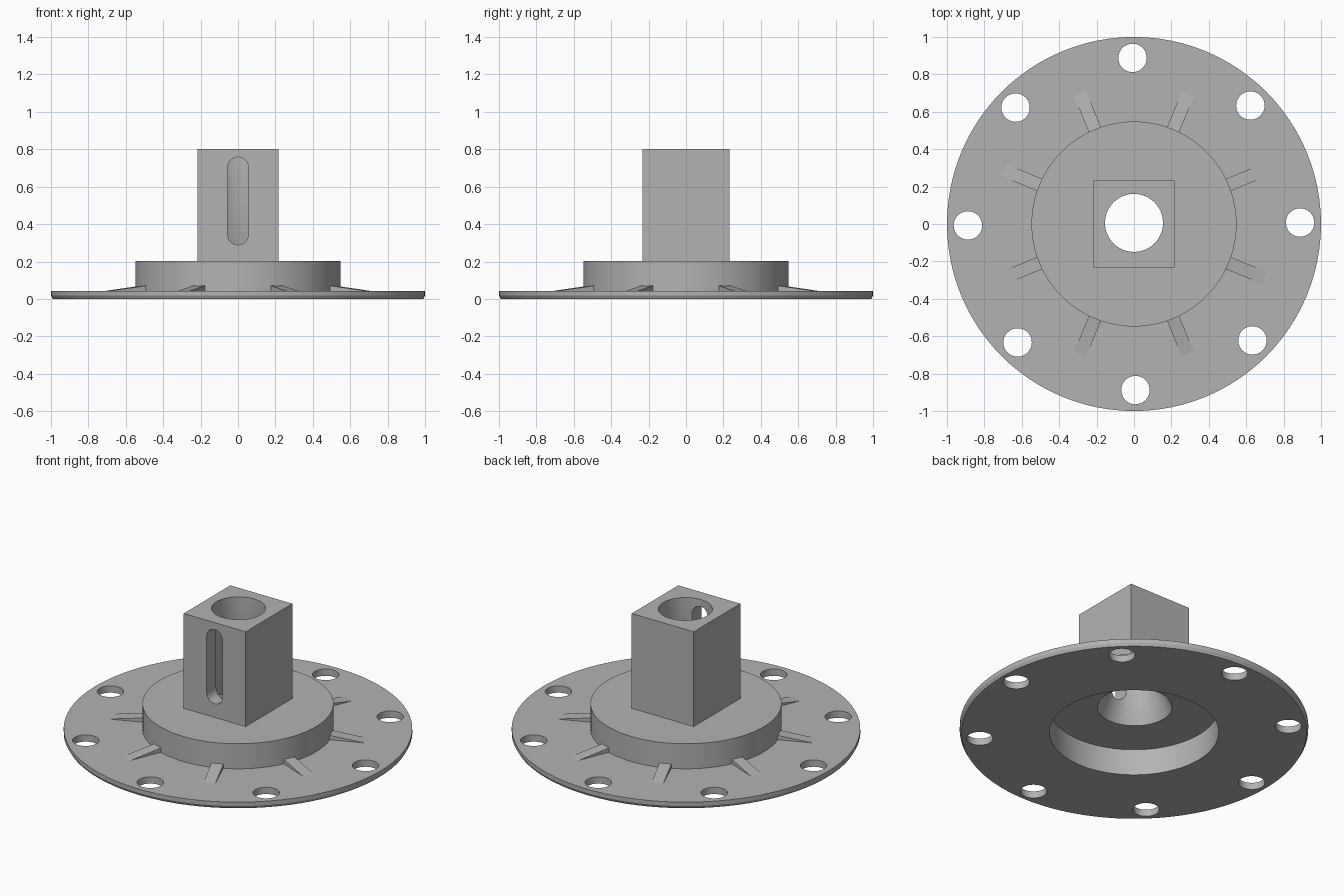
import bpy, bmesh, math
from mathutils import Matrix, Vector

old = bpy.data.objects.get("Cube")
if old:
    bpy.data.objects.remove(old, do_unlink=True)

grey = bpy.data.materials.new("plain_grey")
grey.use_nodes = True
COLOUR = (0.45, 0.45, 0.45, 1)
grey.diffuse_color = COLOUR
grey.node_tree.nodes["Principled BSDF"].inputs["Base Color"].default_value = COLOUR


def make(name, bm):
    """Turn a bmesh into a linked object with the grey material."""
    bmesh.ops.recalc_face_normals(bm, faces=bm.faces)
    mesh = bpy.data.meshes.new(name)
    bm.to_mesh(mesh)
    bm.free()
    mesh.materials.append(grey)
    obj = bpy.data.objects.new(name, mesh)
    bpy.context.collection.objects.link(obj)
    return obj


def revolve(name, profile, steps=96):
    """Spin a closed (radius, height) profile around z."""
    bm = bmesh.new()
    verts = [bm.verts.new((r, 0, z)) for r, z in profile]
    edges = [bm.edges.new((a, b)) for a, b in zip(verts, verts[1:] + verts[:1])]
    bmesh.ops.spin(bm, geom=verts + edges, cent=(0, 0, 0), axis=(0, 0, 1),
                   angle=math.tau, steps=steps, use_duplicate=False)
    bmesh.ops.remove_doubles(bm, verts=bm.verts, dist=1e-5)
    return make(name, bm)


def prism(name, outline, direction):
    """Extrude a flat outline of 3D points along a direction."""
    bm = bmesh.new()
    face = bm.faces.new([bm.verts.new(p) for p in outline])
    out = bmesh.ops.extrude_face_region(bm, geom=[face], use_keep_orig=True)
    moved = [v for v in out["geom"] if isinstance(v, bmesh.types.BMVert)]
    bmesh.ops.translate(bm, verts=moved, vec=Vector(direction))
    return make(name, bm)


def circle(radius, cx, cy, z, steps):
    return [(cx + radius * math.cos(math.tau * i / steps),
             cy + radius * math.sin(math.tau * i / steps), z) for i in range(steps)]


def select_only(obj):
    bpy.ops.object.select_all(action="DESELECT")
    obj.select_set(True)
    bpy.context.view_layer.objects.active = obj


def boolean(obj, other, operation):
    mod = obj.modifiers.new("cut", "BOOLEAN")
    mod.operation, mod.solver, mod.object = operation, "EXACT", other
    select_only(obj)
    bpy.ops.object.modifier_apply(modifier=mod.name)
    bpy.data.objects.remove(other, do_unlink=True)


# Flange and raised hub, hollow underneath, with a closed roof
body = revolve("flange_body", [
    (0, 0.166), (0.486, 0.166), (0.486, 0), (0.99, 0), (1, 0.018),
    (1, 0.043), (0.548, 0.043), (0.548, 0.202), (0, 0.202)])

# Square tower standing on the hub
w, d = 0.217, 0.233
tower = prism("tower", [(-w, -d, 0.18), (w, -d, 0.18), (w, d, 0.18), (-w, d, 0.18)],
              (0, 0, 0.622))
boolean(body, tower, "UNION")

# Round bore, flared towards the hollow below
bore = revolve("bore_cutter", [
    (0, 0.1), (0.215, 0.1), (0.215, 0.166), (0.155, 0.3), (0.155, 0.95), (0, 0.95)], 64)
bore.data.transform(Matrix.Translation((0, 0.006, 0)))
boolean(body, bore, "DIFFERENCE")

# Rounded slot through the front wall of the tower
half, low, high = 0.056, 0.345, 0.702
slot_outline = []
for i in range(17):
    a = math.pi * i / 16
    slot_outline.append((half * math.cos(a), -0.4, high + half * math.sin(a)))
for i in range(17):
    a = math.pi + math.pi * i / 16
    slot_outline.append((half * math.cos(a), -0.4, low + half * math.sin(a)))
boolean(body, prism("slot_cutter", slot_outline, (0, 0.4, 0)), "DIFFERENCE")

# Ring of eight bolt holes
for k in range(8):
    a = math.radians(45 * k + 0.5)
    hole = prism("hole_cutter", circle(0.076, 0.888 * math.cos(a), 0.888 * math.sin(a), -0.1, 40),
                 (0, 0, 0.3))
    boolean(body, hole, "DIFFERENCE")

select_only(body)
bpy.ops.object.shade_smooth_by_angle(angle=math.radians(28))

# Eight sloping ribs between hub and flange
for k in range(8):
    rib = prism(f"rib_{k + 1}", [(0.52, -0.035, 0.03), (0.79, -0.035, 0.03),
                                 (0.76, -0.035, 0.042), (0.52, -0.035, 0.074)], (0, 0.07, 0))
    rib.data.transform(Matrix.Rotation(math.radians(45 * k + 22.5), 4, "Z"))
